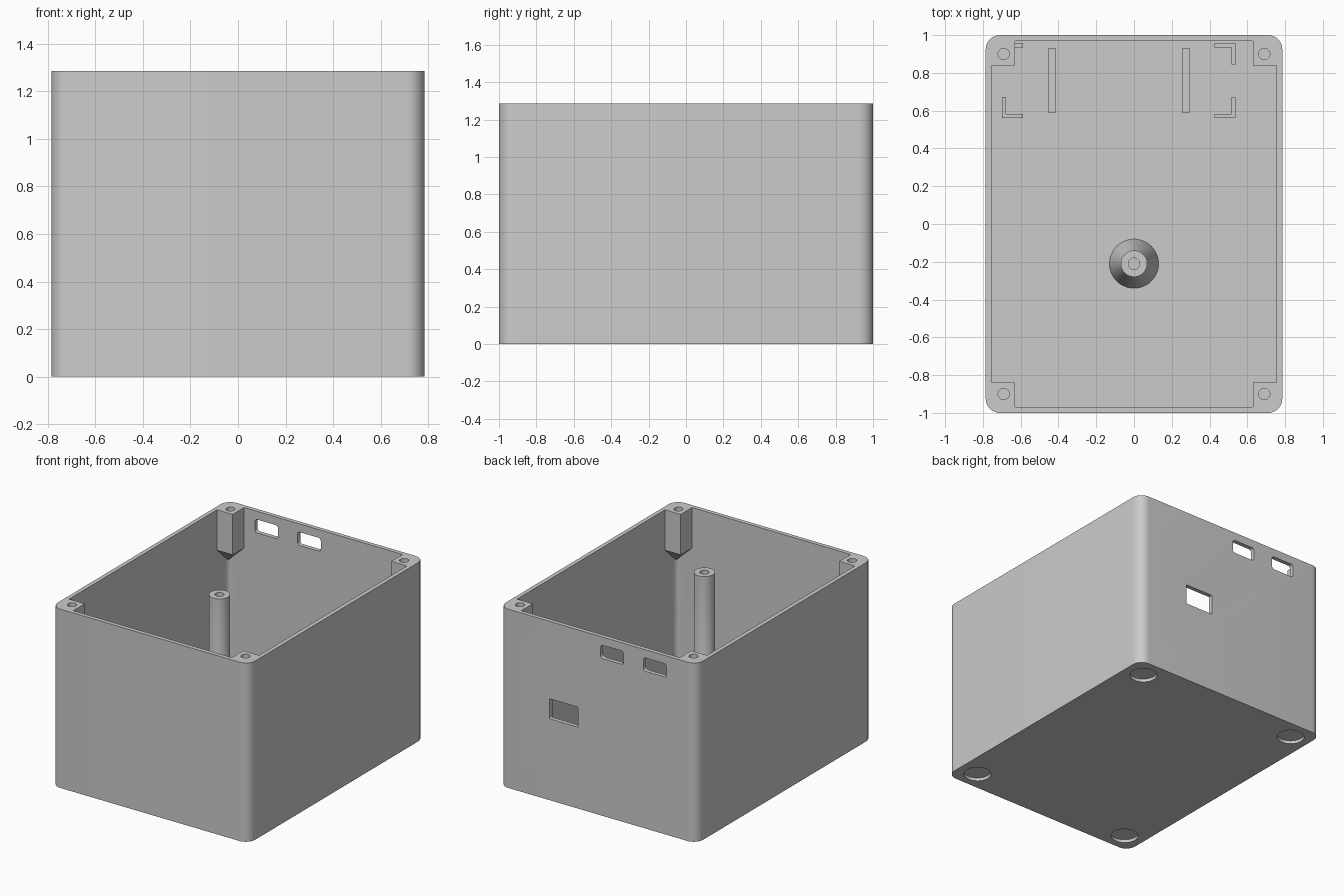
import bpy, bmesh, math
from mathutils import Matrix

if "Cube" in bpy.data.objects:
    bpy.data.objects.remove(bpy.data.objects["Cube"], do_unlink=True)

HX, HY, TOP = 0.785, 1.0, 1.285     # outer half sizes and height
WALL, FLOOR = 0.03, 0.045

grey = bpy.data.materials.new("light_grey_plastic")
grey.use_nodes = True
COLOUR = (0.6, 0.6, 0.6, 1)
grey.diffuse_color = COLOUR
next(n for n in grey.node_tree.nodes if n.type == 'BSDF_PRINCIPLED').inputs["Base Color"].default_value = COLOUR


def finish(name, bm):
    bmesh.ops.recalc_face_normals(bm, faces=bm.faces)
    mesh = bpy.data.meshes.new(name)
    bm.to_mesh(mesh)
    bm.free()
    mesh.materials.append(grey)
    obj = bpy.data.objects.new(name, mesh)
    bpy.context.collection.objects.link(obj)
    return obj


def prism(name, outline, z0, z1, matrix=None):
    """Extrude a flat outline from z0 to z1, then optionally transform it."""
    bm = bmesh.new()
    face = bm.faces.new([bm.verts.new((x, y, z0)) for x, y in outline])
    ext = bmesh.ops.extrude_face_region(bm, geom=[face])
    verts = [g for g in ext["geom"] if isinstance(g, bmesh.types.BMVert)]
    bmesh.ops.translate(bm, verts=verts, vec=(0, 0, z1 - z0))
    if matrix:
        bm.transform(matrix)
    return finish(name, bm)


def rounded(hx, hy, r, n=12, cx=0, cy=0):
    pts = []
    for k, (sx, sy) in enumerate(((1, 1), (-1, 1), (-1, -1), (1, -1))):
        for i in range(n + 1):
            a = math.pi / 2 * (k + i / n)
            pts.append((cx + sx * (hx - r) + r * math.cos(a), cy + sy * (hy - r) + r * math.sin(a)))
    return pts


def circle(cx, cy, r, n=40):
    return [(cx + r * math.cos(2 * math.pi * i / n), cy + r * math.sin(2 * math.pi * i / n)) for i in range(n)]


def cut(target, cutter):
    mod = target.modifiers.new("cut", 'BOOLEAN')
    mod.operation, mod.solver, mod.object = 'DIFFERENCE', 'EXACT', cutter
    bpy.context.view_layer.objects.active = target
    bpy.ops.object.modifier_apply(modifier=mod.name)
    bpy.data.objects.remove(cutter, do_unlink=True)


def smooth(obj):
    bpy.ops.object.select_all(action='DESELECT')
    obj.select_set(True)
    bpy.context.view_layer.objects.active = obj
    bpy.ops.object.shade_smooth_by_angle(angle=math.radians(30))


CORNERS = [(sx, sy) for sx in (-1, 1) for sy in (-1, 1)]

# Cavity shape, with the four tapered screw posts left out of it
cavity = prism("cavity_cutter", rounded(HX - WALL, HY - WALL, 0.04), FLOOR, TOP + 0.1)
for sx, sy in CORNERS:
    bm = bmesh.new()
    for x in (0.63, 0.85):
        for y in (0.84, 1.05):
            for z in (0.995, TOP + 0.2):
                bm.verts.new((sx * x, sy * y, z))
    bm.verts.new((sx * 0.765, sy * 0.975, 0.865))
    bmesh.ops.convex_hull(bm, input=bm.verts)
    cut(cavity, finish("post_cutter", bm))

# Box body, hollowed
body = prism("box_body", rounded(HX, HY, 0.075), 0, TOP)
cut(body, cavity)

# Screw holes in the posts and round foot recesses underneath
for sx, sy in CORNERS:
    cut(body, prism("hole_cutter", circle(sx * 0.69, sy * 0.9, 0.03), TOP - 0.25, TOP + 0.1))
    cut(body, prism("foot_cutter", circle(sx * 0.64, sy * 0.86, 0.09), -0.1, 0.022))

# Three openings in the back wall: centre x, centre z, half width, half height, corner radius
to_back = Matrix.Rotation(math.pi / 2, 4, 'X')
for cx, cz, hw, hh, r in ((-0.113, 1.178, 0.092, 0.048, 0.02),
                          (-0.453, 1.178, 0.092, 0.048, 0.02),
                          (0.272, 0.657, 0.112, 0.072, 0.006)):
    cut(body, prism("opening_cutter", rounded(hw, hh, r, 6, cx, cz), -1.1, -0.9, to_back))
smooth(body)

# Central hollow screw pillar with a flared foot
bm = bmesh.new()
profile = [(0, 0.03), (0.13, 0.03), (0.13, FLOOR), (0.07, 0.18), (0.07, 1.28), (0.03, 1.28), (0.03, 0.98), (0, 0.98)]
verts = [bm.verts.new((r, 0, z)) for r, z in profile]
edges = [bm.edges.new(p) for p in zip(verts, verts[1:])]
bmesh.ops.spin(bm, geom=verts + edges, cent=(0, 0, 0), axis=(0, 0, 1), angle=2 * math.pi, steps=48)
bmesh.ops.remove_doubles(bm, verts=bm.verts, dist=0.0005)
pillar = finish("centre_pillar", bm)
pillar.location = (0, -0.21, 0)
smooth(pillar)

# Two support rails on the floor
for side, x in (("right", -0.434), ("left", 0.275)):
    prism("support_rail_" + side, [(x - 0.021, 0.59), (x + 0.021, 0.59), (x + 0.021, 0.93), (x - 0.021, 0.93)],
          FLOOR - 0.01, FLOOR + 0.08)

# Four L-shaped board brackets: outer corner and the inward directions
T, L = 0.022, 0.112
for name, x, y, dx, dy in (("front_right", -0.7, 0.56, 1, 1), ("back_right", -0.7, 0.957, 1, -1),
                           ("front_left", 0.538, 0.56, -1, 1), ("back_left", 0.538, 0.957, -1, -1)):
    ell = [(0, 0), (L, 0), (L, T), (T, T), (T, L), (0, L)]
    prism("board_bracket_" + name, [(x + dx * u, y + dy * v) for u, v in ell], FLOOR - 0.01, FLOOR + 0.12)
